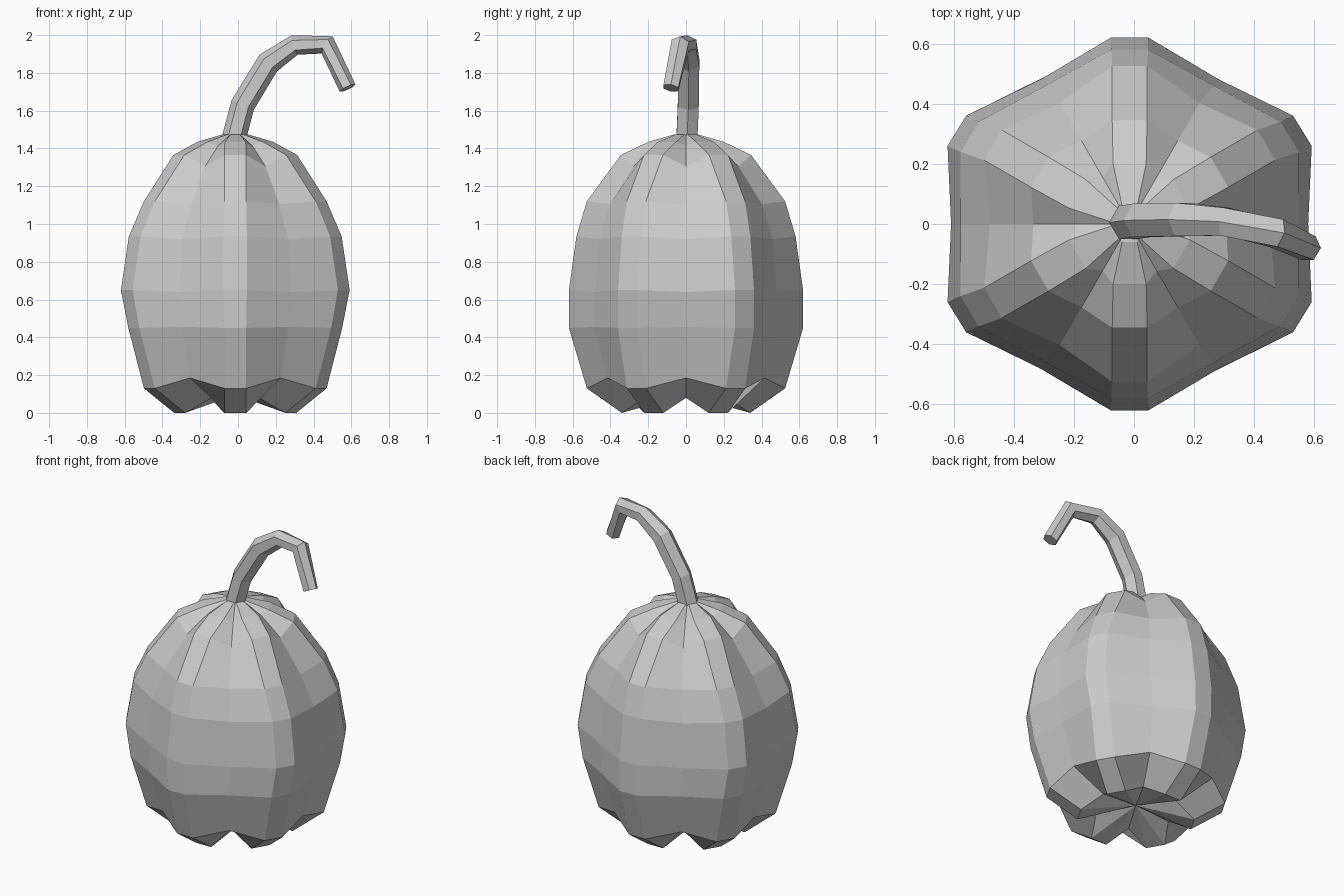
import bpy, bmesh
from math import sin, cos, radians
from mathutils import Vector

old = bpy.data.objects.get("Cube")
if old:
    bpy.data.objects.remove(old)

# Single matte grey for the whole model
grey = bpy.data.materials.new("plain_grey")
grey.use_nodes = True
colour = (0.6, 0.6, 0.6, 1)
grey.diffuse_color = colour
grey.node_tree.nodes["Principled BSDF"].inputs["Base Color"].default_value = colour


def finish(bm, name):
    bmesh.ops.recalc_face_normals(bm, faces=bm.faces)
    mesh = bpy.data.meshes.new(name)
    bm.to_mesh(mesh)
    bm.free()
    mesh.materials.append(grey)
    obj = bpy.data.objects.new(name, mesh)
    bpy.context.collection.objects.link(obj)
    return obj


def loft(bm, rings):
    """Bridge closed rings of points with quads and return their vertices."""
    loops = [[bm.verts.new(p) for p in ring] for ring in rings]
    for low, high in zip(loops, loops[1:]):
        n = len(low)
        for i in range(n):
            j = (i + 1) % n
            bm.faces.new((low[i], low[j], high[j], high[i]))
    return loops


def fan(bm, loop, tip):
    """Close a ring with triangles to a centre point."""
    centre = bm.verts.new(tip)
    for a, b in zip(loop, loop[1:] + loop[:1]):
        bm.faces.new((a, b, centre))


# Gourd body: six flat-faced ribs of even width with a valley between each pair
AXIS = -0.0145


def ribbed_ring(rib_r, rib_z, valley_r, valley_z, stretch, half):
    points = []
    for k in range(6):
        a = radians(30 + 60 * k)
        out = Vector((cos(a), sin(a), 0))
        side = Vector((-sin(a), cos(a), 0))
        v = a + radians(30)
        points += [out * rib_r - side * half + Vector((0, 0, rib_z)),
                   out * rib_r + side * half + Vector((0, 0, rib_z)),
                   Vector((cos(v) * valley_r, sin(v) * valley_r, valley_z))]
    return [(p.x * stretch + AXIS, p.y, p.z) for p in points]


# rib radius, rib height, valley radius, valley height, sideways stretch, half rib width
profile = [
    (0.34, 0.0, 0.25, 0.08, 1, 0.058),
    (0.525, 0.13, 0.48, 0.185, 1, 0.058),
    (0.62, 0.45, 0.565, 0.455, 1, 0.058),
    (0.62, 0.65, 0.555, 0.64, 1.07, 0.058),
    (0.58, 0.935, 0.53, 0.92, 1.06, 0.058),
    (0.525, 1.12, 0.465, 1.105, 1, 0.058),
    (0.345, 1.365, 0.32, 1.305, 1, 0.058),
    (0.20, 1.435, 0.18, 1.415, 1, 0.055),
    (0.06, 1.475, 0.06, 1.47, 1, 0.025),
]
bm = bmesh.new()
loops = loft(bm, [ribbed_ring(*row) for row in profile])
fan(bm, loops[0], (AXIS, 0, 0.095))
fan(bm, loops[-1], (AXIS, 0, 1.47))
finish(bm, "gourd_body")

# Hooked stem: six-sided tube along a bent path, (x, y, z, radius)
path = [
    (-0.02, 0.005, 1.46, 0.064),
    (0.025, 0.012, 1.63, 0.064),
    (0.16, 0.015, 1.852, 0.064),
    (0.30, 0.008, 1.948, 0.054),
    (0.472, -0.03, 1.948, 0.054),
    (0.58, -0.08, 1.72, 0.046),
]
centres = [Vector(p[:3]) for p in path]
rings = []
for i, c in enumerate(centres):
    back = (c - centres[max(i - 1, 0)]).normalized()
    ahead = (centres[min(i + 1, len(path) - 1)] - c).normalized()
    tangent = (back + ahead).normalized()
    across = tangent.cross(Vector((0, 1, 0))).normalized()
    depth = across.cross(tangent)
    r = path[i][3]
    rings.append([c + across * r * cos(radians(60 * k)) + depth * r * sin(radians(60 * k))
                  for k in range(6)])
bm = bmesh.new()
loops = loft(bm, rings)
bm.faces.new(loops[0])
bm.faces.new(loops[-1])
finish(bm, "stem")
